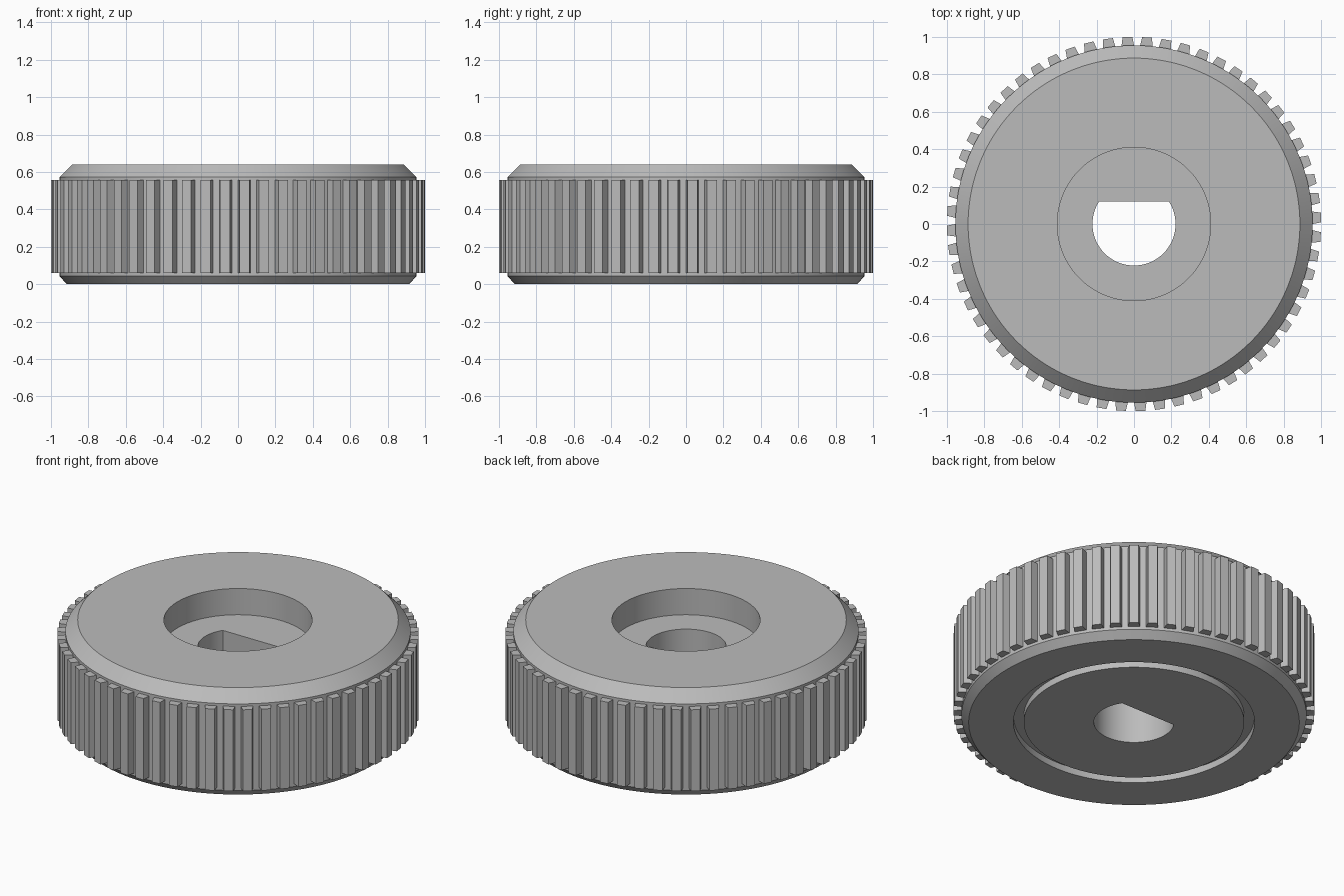
import bpy, bmesh, math

if "Cube" in bpy.data.objects:
    bpy.data.objects.remove(bpy.data.objects["Cube"], do_unlink=True)

grey = bpy.data.materials.new("light grey")
grey.use_nodes = True
COLOUR = (0.5, 0.5, 0.5, 1)
grey.diffuse_color = COLOUR
grey.node_tree.nodes["Principled BSDF"].inputs["Base Color"].default_value = COLOUR

HEIGHT, RIM = 0.64, 0.955
BORE, FLAT = 0.222, 0.12
TEETH = 60


def finish(name, bm, smooth):
    """Turn a bmesh into a named, coloured object."""
    bmesh.ops.recalc_face_normals(bm, faces=bm.faces)
    mesh = bpy.data.meshes.new(name)
    bm.to_mesh(mesh)
    bm.free()
    mesh.materials.append(grey)
    obj = bpy.data.objects.new(name, mesh)
    bpy.context.collection.objects.link(obj)
    if smooth:
        bpy.ops.object.select_all(action="DESELECT")
        obj.select_set(True)
        bpy.context.view_layer.objects.active = obj
        bpy.ops.object.shade_smooth_by_angle(angle=math.radians(25))
    return obj


def bore_radius(angle):
    """D-shaped shaft hole with its flat towards the back."""
    s = math.sin(angle)
    return min(BORE, FLAT / s) if s > 0 else BORE


# Wheel body: closed profile turned about z; None marks the D-shaped bore
profile = [
    (None, 0.48), (0.41, 0.48), (0.41, HEIGHT),                # top recess
    (0.887, HEIGHT), (RIM, 0.572), (RIM, 0.043), (0.915, 0),   # chamfered rim
    (0.667, 0), (0.667, 0.04), (0.61, 0.04), (0.61, 0),        # groove below
    (None, 0),
]
corner = math.asin(FLAT / BORE)
angles = sorted([math.tau * i / 144 for i in range(144)] + [corner, math.pi - corner])

bm = bmesh.new()
columns = []
for a in angles:
    column = []
    for r, z in profile:
        r = bore_radius(a) if r is None else r
        column.append(bm.verts.new((r * math.cos(a), r * math.sin(a), z)))
    columns.append(column)
for i, col in enumerate(columns):
    nxt = columns[(i + 1) % len(columns)]
    for j in range(len(profile)):
        k = (j + 1) % len(profile)
        bm.faces.new((col[j], nxt[j], nxt[k], col[k]))
finish("wheel_body", bm, True)

# Ring of tapered teeth around the rim, slightly sunk into the body
bm = bmesh.new()
section = [(0.952, -0.034), (1.0, -0.026), (1.0, 0.026), (0.952, 0.034)]
for t in range(TEETH):
    a = math.radians(2) + math.tau * t / TEETH
    c, s = math.cos(a), math.sin(a)
    low, high = [[bm.verts.new((r * c - w * s, r * s + w * c, z)) for r, w in section]
                 for z in (0.06, 0.557)]
    bm.faces.new(low)
    bm.faces.new(high)
    for i in range(4):
        k = (i + 1) % 4
        bm.faces.new((low[i], low[k], high[k], high[i]))
finish("rim_teeth", bm, False)
